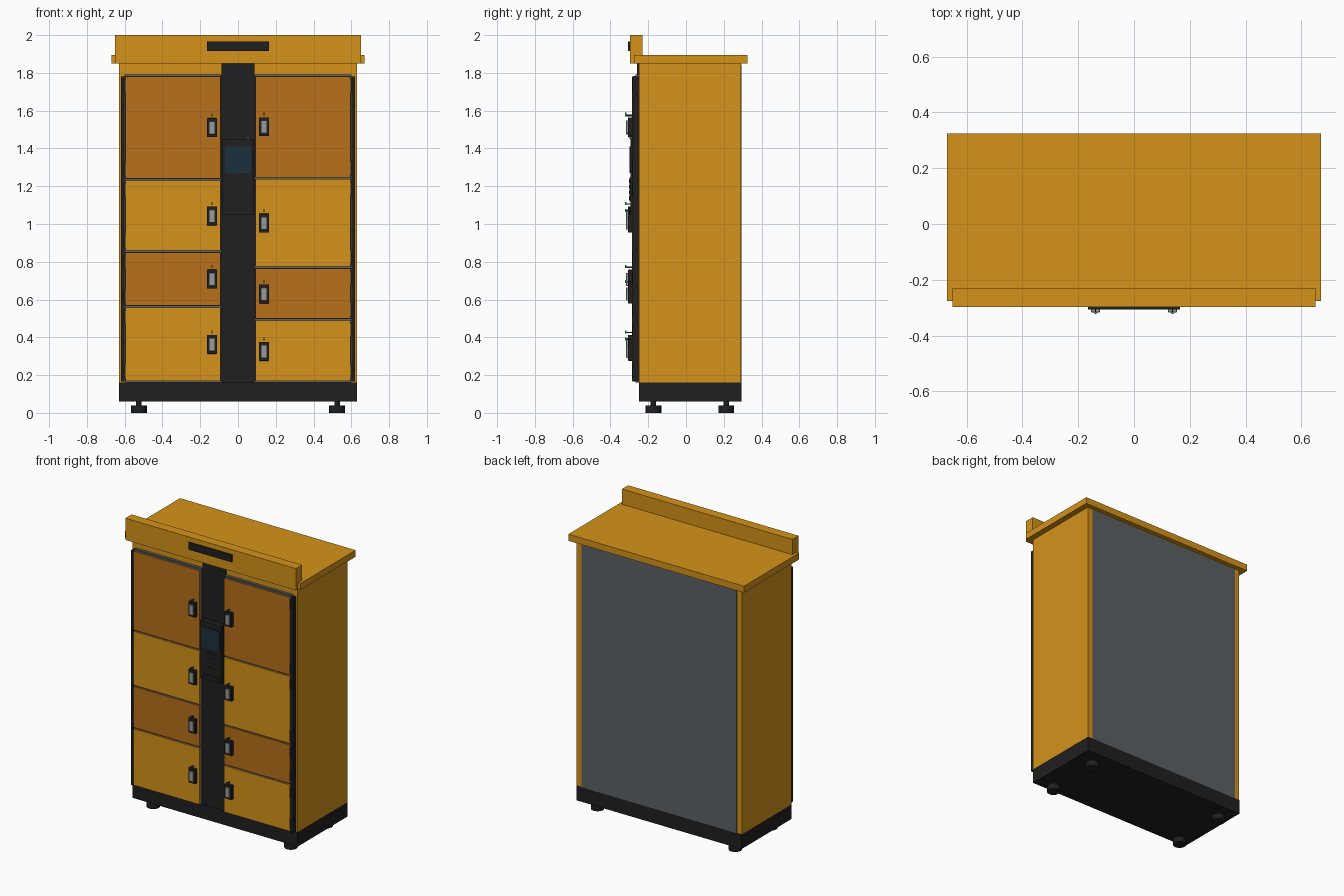
import bpy

if "Cube" in bpy.data.objects:
    bpy.data.objects.remove(bpy.data.objects["Cube"])


def material(name, r, g, b):
    m = bpy.data.materials.new(name)
    m.diffuse_color = (r, g, b, 1)
    m.use_nodes = True
    m.node_tree.nodes["Principled BSDF"].inputs["Base Color"].default_value = m.diffuse_color
    return m


YELLOW = material("yellow_paint", 0.66, 0.29, 0.01)
ORANGE = material("orange_paint", 0.48, 0.16, 0.01)
BLACK = material("black_plastic", 0.014, 0.014, 0.014)
DARK = material("dark_key", 0.025, 0.025, 0.027)
GREY = material("grey_steel", 0.11, 0.12, 0.13)
SILVER = material("silver_lever", 0.30, 0.33, 0.33)
SCREEN = material("screen_glass", 0.012, 0.03, 0.045)
GREEN = material("green_light", 0.02, 0.35, 0.06)


def box(name, x, y, z, mat, bevel=0):
    """Box from (min, max) ranges on each axis."""
    mid = [(a + b) / 2 for a, b in (x, y, z)]
    bpy.ops.mesh.primitive_cube_add(size=1, location=mid)
    o = bpy.context.object
    o.name = name
    o.scale = [b - a for a, b in (x, y, z)]
    bpy.ops.object.transform_apply(location=False, rotation=False, scale=True)
    o.data.materials.append(mat)
    if bevel:
        mod = o.modifiers.new("bevel", 'BEVEL')
        mod.width = bevel
        mod.segments = 2
    return o


def cylinder(name, x, y, z, radius, mat, sides=20):
    """Upright cylinder spanning the z range."""
    bpy.ops.mesh.primitive_cylinder_add(vertices=sides, radius=radius, depth=z[1] - z[0],
                                        location=(x, y, (z[0] + z[1]) / 2))
    o = bpy.context.object
    o.name = name
    o.data.materials.append(mat)
    bpy.ops.object.shade_smooth_by_angle()
    return o


# Cabinet shell, plinth, roof and header
box("cabinet_body", (-0.63, 0.63), (-0.25, 0.292), (0.16, 1.85), YELLOW)
box("back_panel", (-0.592, 0.592), (0.28, 0.295), (0.16, 1.845), GREY)
box("plinth", (-0.63, 0.63), (-0.25, 0.295), (0.06, 0.16), BLACK)
box("roof", (-0.67, 0.67), (-0.275, 0.325), (1.85, 1.895), YELLOW)
box("header_board", (-0.65, 0.65), (-0.297, -0.23), (1.85, 2.0), YELLOW)
box("header_sign", (-0.165, 0.165), (-0.306, -0.295), (1.917, 1.967), BLACK)

# Levelling feet
for x in (-0.525, 0.525):
    for y in (-0.173, 0.213):
        cylinder("foot_pad", x, y, (0, 0.04), 0.042, BLACK)
        cylinder("foot_stem", x, y, (0.035, 0.065), 0.015, BLACK, 12)

# Centre column with control console
box("centre_column", (-0.087, 0.087), (-0.26, -0.245), (0.16, 1.85), BLACK)
box("console", (-0.082, 0.082), (-0.295, -0.255), (1.05, 1.45), BLACK, 0.004)
box("console_screen", (-0.07, 0.07), (-0.299, -0.29), (1.27, 1.41), SCREEN)
box("keypad_plate", (-0.04, 0.04), (-0.298, -0.29), (1.12, 1.245), BLACK)
for row in range(4):
    for col in (-1, 0, 1):
        x, z = col * 0.023, 1.137 + row * 0.03
        box("keypad_key", (x - 0.008, x + 0.008), (-0.302, -0.296),
            (z - 0.009, z + 0.009), BLACK)
box("card_slot", (-0.06, 0.06), (-0.299, -0.29), (1.065, 1.085), BLACK)
cylinder("console_light", 0.055, -0.292, (1.45, 1.463), 0.007, GREEN, 12)

# Door columns: side, height limits, handle heights from the bottom up
COLUMNS = (
    ("left", -1, (0.165, 0.563, 0.855, 1.235, 1.787), (0.363, 0.708, 1.043, 1.51)),
    ("right", 1, (0.165, 0.494, 0.77, 1.242, 1.787), (0.326, 0.63, 1.005, 1.515)),
)
for label, s, limits, handles in COLUMNS:

    def span(a, b):
        return tuple(sorted((s * a, s * b)))

    box(label + "_hinge_strip", span(0.601, 0.619), (-0.284, -0.245), (0.165, 1.782), BLACK)
    box(label + "_door_gasket", span(0.088, 0.60), (-0.268, -0.245), (0.162, 1.791), GREY)

    for i, hz in enumerate(handles):
        z0, z1 = limits[i] + 0.005, limits[i + 1] - 0.005
        tag = f"{label}_{i + 1}"
        box("door_liner_" + tag, span(0.09, 0.598), (-0.278, -0.265), (z0 - 0.001, z1 + 0.001), GREY)
        box("door_" + tag, span(0.093, 0.596), (-0.286, -0.276), (z0, z1),
            ORANGE if i % 2 else YELLOW)

        # Hinge barrels near both ends of each door
        for z in (z0 + 0.05, z1 - 0.05):
            cylinder("hinge_" + tag, s * 0.598, -0.281, (z - 0.035, z + 0.035), 0.006, DARK, 12)

        # Handle: backing plate, lever and status light
        hx = 0.138
        box("handle_plate_" + tag, span(hx - 0.027, hx + 0.027), (-0.307, -0.284),
            (hz - 0.05, hz + 0.05), BLACK, 0.003)
        box("handle_lever_" + tag, span(hx - 0.016, hx + 0.016), (-0.317, -0.305),
            (hz - 0.035, hz + 0.033), SILVER, 0.003)
        box("status_light_" + tag, span(hx - 0.003, hx + 0.003), (-0.322, -0.314),
            (hz + 0.058, hz + 0.074), GREEN)
        box("light_arm_" + tag, span(hx - 0.002, hx + 0.002), (-0.316, -0.285),
            (hz + 0.06, hz + 0.066), BLACK)
